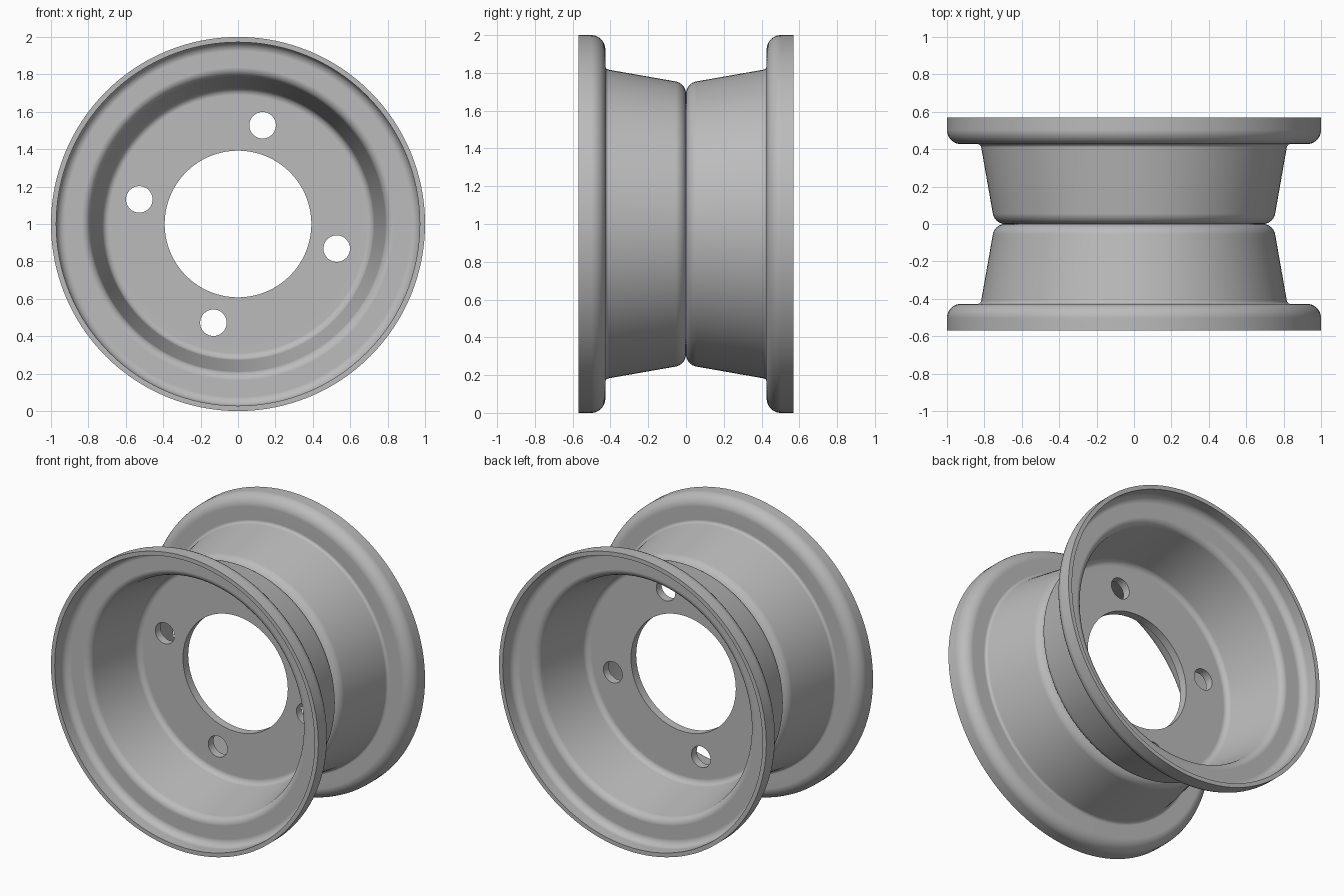
import bpy, bmesh, math
from mathutils import Vector, Matrix

cube = bpy.data.objects.get("Cube")
if cube:
    bpy.data.objects.remove(cube, do_unlink=True)

SEGMENTS = 128
SHEET = 0.028          # metal thickness
CENTRE = Vector((0, 0, 1))

steel = bpy.data.materials.new("grey_steel")
steel.use_nodes = True
colour = (0.5, 0.5, 0.5, 1)
steel.diffuse_color = colour
steel.node_tree.nodes["Principled BSDF"].inputs["Base Color"].default_value = colour


def fillet(prev, corner, nxt, radius, steps=8):
    """Arc of points that rounds a corner of the profile."""
    a, b = (prev - corner).normalized(), (nxt - corner).normalized()
    half = a.angle(b) / 2
    centre = corner + (a + b).normalized() * radius / math.sin(half)
    start = corner + a * radius / math.tan(half) - centre
    end = corner + b * radius / math.tan(half) - centre
    return [centre + start.lerp(end, i / steps).normalized() * radius
            for i in range(steps + 1)]


def sheet_profile():
    """Closed (radius, depth) section: hub disc, tapered barrel, flange, lip."""
    corners = [Vector(p) for p in
               ((0.392, 0), (0.745, 0), (0.82, 0.427), (1.0, 0.427), (1.0, 0.57))]
    radii = (0.066, 0.02, 0.075)
    outer = [corners[0], Vector((0.65, 0))]
    for i, radius in enumerate(radii, 1):
        outer += fillet(*corners[i - 1:i + 2], radius)
    outer.append(corners[-1])
    inner = []
    for i, p in enumerate(outer):
        d = (outer[min(i + 1, len(outer) - 1)] - outer[max(i - 1, 0)]).normalized()
        inner.append(p + Vector((-d.y, d.x)) * SHEET)
    return outer + inner[::-1]


def wheel_half(name, side):
    """Spin the section around the axle."""
    bm = bmesh.new()
    profile = sheet_profile()
    rings = []
    for s in range(SEGMENTS):
        t = math.tau * s / SEGMENTS
        rings.append([bm.verts.new(CENTRE + Vector((r * math.cos(t), side * d, r * math.sin(t))))
                      for r, d in profile])
    for s, ring in enumerate(rings):
        after = rings[(s + 1) % SEGMENTS]
        for i in range(len(ring)):
            bm.faces.new((ring[i - 1], ring[i], after[i], after[i - 1]))
    bmesh.ops.recalc_face_normals(bm, faces=bm.faces)
    mesh = bpy.data.meshes.new(name)
    bm.to_mesh(mesh)
    bm.free()
    mesh.materials.append(steel)
    obj = bpy.data.objects.new(name, mesh)
    bpy.context.collection.objects.link(obj)
    return obj


def bolt_cutter():
    """Four bolt hole pins on one circle."""
    bm = bmesh.new()
    for k in range(4):
        t = math.radians(76 + 90 * k)
        place = CENTRE + Vector((math.cos(t), 0, math.sin(t))) * 0.544
        bmesh.ops.create_cone(bm, cap_ends=True, segments=40, radius1=0.071, radius2=0.071,
                              depth=0.3, matrix=Matrix.Translation(place)
                              @ Matrix.Rotation(math.pi / 2, 4, 'X'))
    mesh = bpy.data.meshes.new("bolt_cutter")
    bm.to_mesh(mesh)
    bm.free()
    mesh.materials.append(steel)
    obj = bpy.data.objects.new("bolt_cutter", mesh)
    obj.hide_render = True
    bpy.context.collection.objects.link(obj)
    return obj


cutter = bolt_cutter()
for name, side in (("front_rim_half", -1), ("back_rim_half", 1)):
    half = wheel_half(name, side)
    bpy.ops.object.select_all(action='DESELECT')
    half.select_set(True)
    bpy.context.view_layer.objects.active = half
    # Drill the bolt holes
    drill = half.modifiers.new("bolt_holes", 'BOOLEAN')
    drill.operation = 'DIFFERENCE'
    drill.solver = 'EXACT'
    drill.object = cutter
    bpy.ops.object.modifier_apply(modifier=drill.name)
    # Smooth metal with crisp cut edges
    bpy.ops.object.shade_smooth_by_angle(angle=math.radians(30))
    weighted = half.modifiers.new("weighted_normals", 'WEIGHTED_NORMAL')
    weighted.keep_sharp = True
bpy.data.objects.remove(cutter, do_unlink=True)
